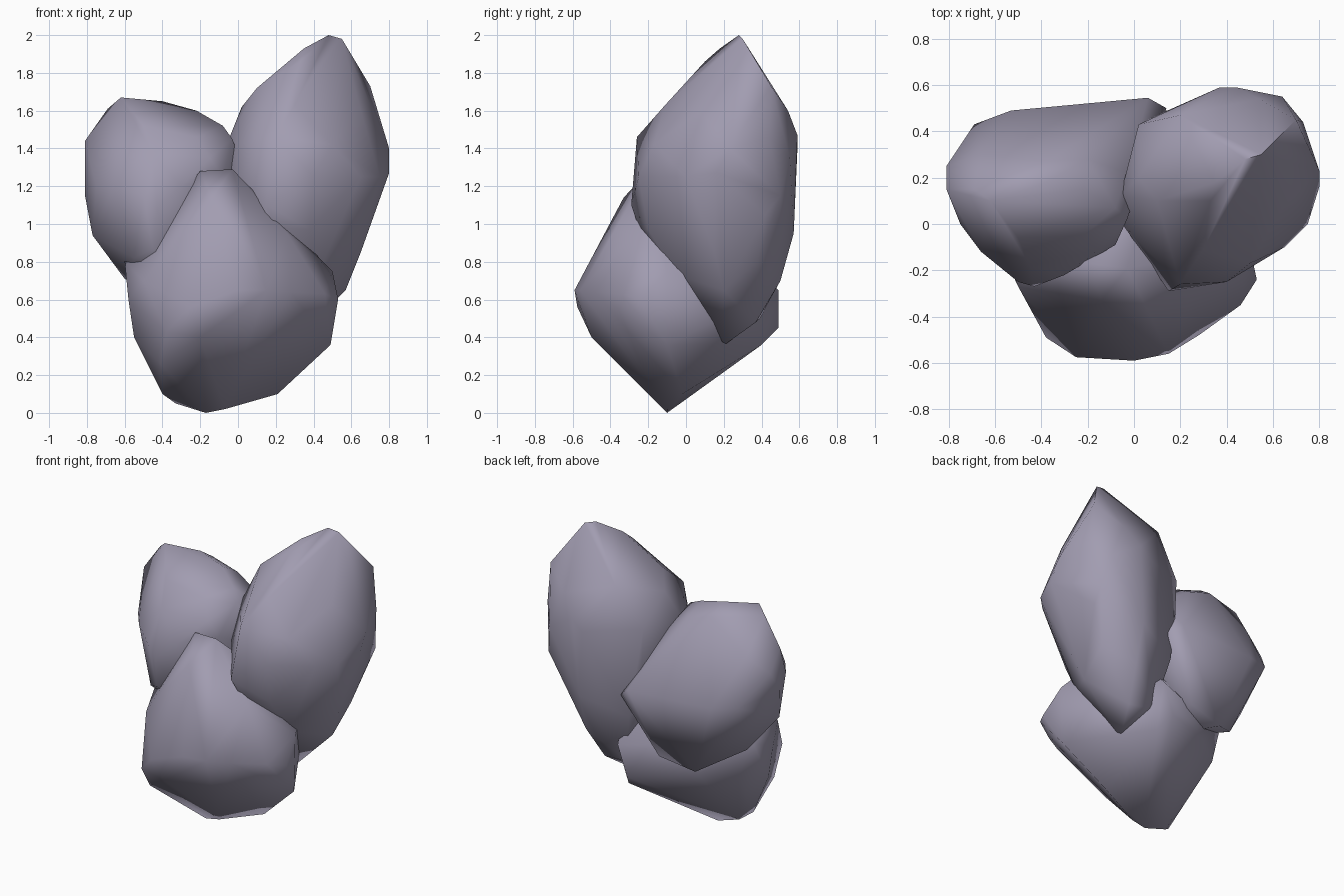
import bpy, bmesh, math

stone = bpy.data.materials.new("violet_grey_stone")
stone.diffuse_color = (0.36, 0.335, 0.44, 1.0)


def boulder(name, corners):
    """Faceted boulder: convex hull of a few corner points, softly shaded."""
    bm = bmesh.new()
    for c in corners:
        bm.verts.new(c)
    bmesh.ops.convex_hull(bm, input=bm.verts[:])
    bmesh.ops.delete(bm, geom=[v for v in bm.verts if not v.link_faces], context='VERTS')
    bmesh.ops.recalc_face_normals(bm, faces=bm.faces[:])
    mesh = bpy.data.meshes.new(name)
    bm.to_mesh(mesh)
    bm.free()
    mesh.materials.append(stone)
    obj = bpy.data.objects.new(name, mesh)
    bpy.context.collection.objects.link(obj)
    bpy.ops.object.select_all(action='DESELECT')
    obj.select_set(True)
    bpy.context.view_layer.objects.active = obj
    bpy.ops.object.shade_smooth_by_angle(angle=math.radians(80))
    return obj


# low boulder at the front
boulder("front_boulder", [
    (-.17, -.1, 0), (-.07, -.1, .02), (-.33, -.1, .05), (-.4, -.15, .1), (.21, -.02, .1),
    (.49, -.1, .36), (.53, -.24, .6), (.5, -.1, .75), (.46, -.35, .63), (.26, -.27, .95),
    (-.55, -.1, .4), (-.58, -.1, .6), (-.6, 0, .8), (-.5, -.27, .7),
    (-.41, -.36, .26), (-.38, -.49, .43), (-.25, -.575, .56), (0, -.59, .65), (.15, -.56, .65),
    (.28, -.48, .64), (-.2, -.5, .4), (-.03, -.19, 1.29), (-.2, -.17, 1.28), (-.14, -.33, 1.14),
    (.17, .49, .65), (.1, .49, .45), (.15, .4, .36), (-.3, .3, .5), (-.1, .1, 1.0),
    (-.45, .2, .7), (-.58, .12, .73), (-.5, .15, .48)])

# medium boulder at the left
boulder("left_boulder", [
    (-.62, .1, 1.67), (-.4, .17, 1.65), (-.22, .15, 1.6), (-.08, .07, 1.52), (-.03, .02, 1.45),
    (-.38, .27, 1.58), (-.2, .28, 1.52), (-.03, .22, 1.4), (-.66, .3, 1.39),
    (-.5, -.06, 1.52), (-.22, -.05, 1.46), (-.45, -.18, 1.37),
    (-.69, .15, 1.61), (-.81, .15, 1.44), (-.81, .25, 1.3), (-.81, .15, 1.15), (-.77, .1, .94),
    (-.75, 0, 1.2), (-.66, -.12, 1.2), (-.5, -.25, 1.15), (-.43, -.27, 1.08), (-.3, -.22, 1.2),
    (-.15, -.11, 1.35), (-.08, -.09, 1.25), (-.45, -.23, .87), (-.6, .2, .71), (-.55, -.15, .82),
    (-.3, -.1, .7), (-.69, .43, 1.1), (-.53, .49, 1.08), (.06, .545, 1.07), (.14, .5, 1.0),
    (-.35, .4, .57), (-.1, .43, .62), (0, .2, .8)])

# tall boulder at the right
boulder("tall_boulder", [
    (.48, .28, 2.0), (.55, .3, 1.98), (.35, .18, 1.93), (.33, .1, 1.86), (.1, .1, 1.72),
    (.02, .2, 1.62), (.02, .43, 1.45), (.03, .43, 1.2), (.2, .47, 1.71), (-.06, .12, 1.42),
    (-.05, 0, 1.2), (.1, .47, .85), (.17, .39, .5), (.7, .45, 1.73), (.73, .44, 1.46),
    (.67, .42, 1.05), (.58, .38, .8), (.8, .23, 1.4), (.8, .16, 1.27), (.75, 0, 1.25),
    (.65, -.1, 1.25), (.65, .08, 1.6), (.5, -.17, 1.42),
    (.3, -.11, 1.63), (.2, -.26, 1.46), (.15, -.29, 1.1), (.4, -.25, 1.25), (.2, -.25, .98),
    (.38, -.2, .97), (.37, .59, 1.4), (.44, .59, 1.47), (.64, .55, 1.35), (.54, .54, 1.6),
    (.4, .57, .95), (.68, .5, 1.15), (.65, .15, .85), (.57, .2, .65), (.4, .5, .7),
    (.35, .37, .48), (.27, .19, .35), (.42, -.05, .73), (.1, .1, .6)])
